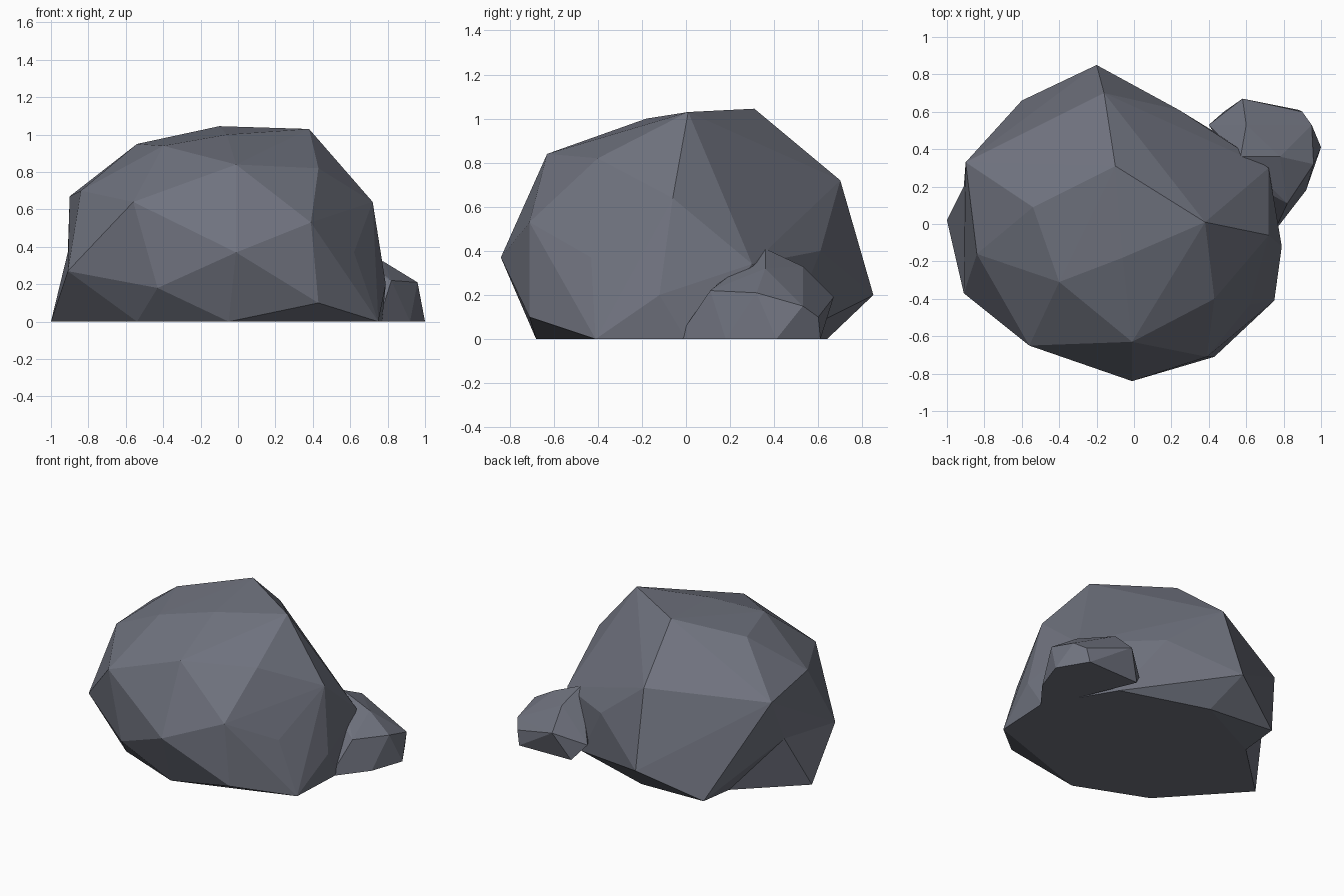
import bpy, bmesh
from mathutils import Vector

if "Cube" in bpy.data.objects:
    bpy.data.objects.remove(bpy.data.objects["Cube"])

stone = bpy.data.materials.new("stone")
stone.diffuse_color = (0.16, 0.17, 0.21, 1)
stone.use_nodes = True
stone.node_tree.nodes["Principled BSDF"].inputs["Base Color"].default_value = stone.diffuse_color


def rock(name, corners, dents=()):
    """Faceted stone: convex hull of its corners, with edge midpoints pushed in."""
    bm = bmesh.new()
    for c in corners:
        bm.verts.new(c)
    res = bmesh.ops.convex_hull(bm, input=bm.verts[:])
    loose = {g for g in res["geom_interior"] + res["geom_unused"]
             if isinstance(g, bmesh.types.BMVert)}
    bmesh.ops.delete(bm, geom=list(loose), context='VERTS')
    for a, b, p in dents:
        ends = [min(bm.verts, key=lambda v: (v.co - Vector(q)).length) for q in (a, b)]
        edge = bm.edges.get(ends)
        if edge:
            bmesh.utils.edge_split(edge, ends[0], 0.5)[1].co = p
            bmesh.ops.triangulate(bm, faces=[f for f in bm.faces if len(f.verts) > 3])
    bmesh.ops.recalc_face_normals(bm, faces=bm.faces[:])
    me = bpy.data.meshes.new(name)
    bm.to_mesh(me)
    bm.free()
    me.materials.append(stone)
    ob = bpy.data.objects.new(name, me)
    bpy.context.collection.objects.link(ob)
    return ob


# Large boulder: crown, shoulders, belly, then footprint
left_foot, left_shoulder, back_foot = (-1, .02, 0), (-.9, .33, .67), (-.6, .66, .02)
crown = [(-.1, .31, 1.045), (.38, .01, 1.03), (-.06, -.18, 1.0), (-.54, .09, .95), (-.4, -.31, .94)]
shoulders = [(-.01, -.63, .84), (.43, -.4, .82), (.72, -.06, .64), (-.56, -.65, .64),
             (-.84, -.16, .7), left_shoulder, (-.16, .7, .72), (.3, .33, .7)]
belly = [(-.01, -.84, .37), (.39, -.71, .53), (.62, -.43, .37), (.43, -.71, .1), (.79, -.12, .2),
         (-.91, -.37, .27), (-.43, -.69, .18), (.72, .3, .34), (.24, .61, .4), (-.2, .85, .2)]
foot = [left_foot, (-.54, -.48, 0), (-.05, -.68, 0), (.75, -.41, 0), (.77, .0, 0),
        (.5, .45, 0), (-.1, .64, 0), back_foot]
rock("large_boulder", crown + shoulders + belly + foot,
     [(left_foot, left_shoulder, (-.91, .2, .37)), (left_foot, back_foot, (-.61, .39, 0))])

# Small stone leaning on the back right
rock("small_stone", [
    (.57, .36, .41), (.78, .36, .32), (.6, .53, .33), (.58, .67, .19), (.95, .53, .15),
    (.96, .32, .21), (.9, .6, .1), (1, .41, 0), (.92, .18, 0), (.77, .03, .08),
    (.75, -.04, 0), (.82, .11, .22), (.58, .24, .33), (.4, .53, .1), (.48, .6, 0), (.88, .61, 0)])
